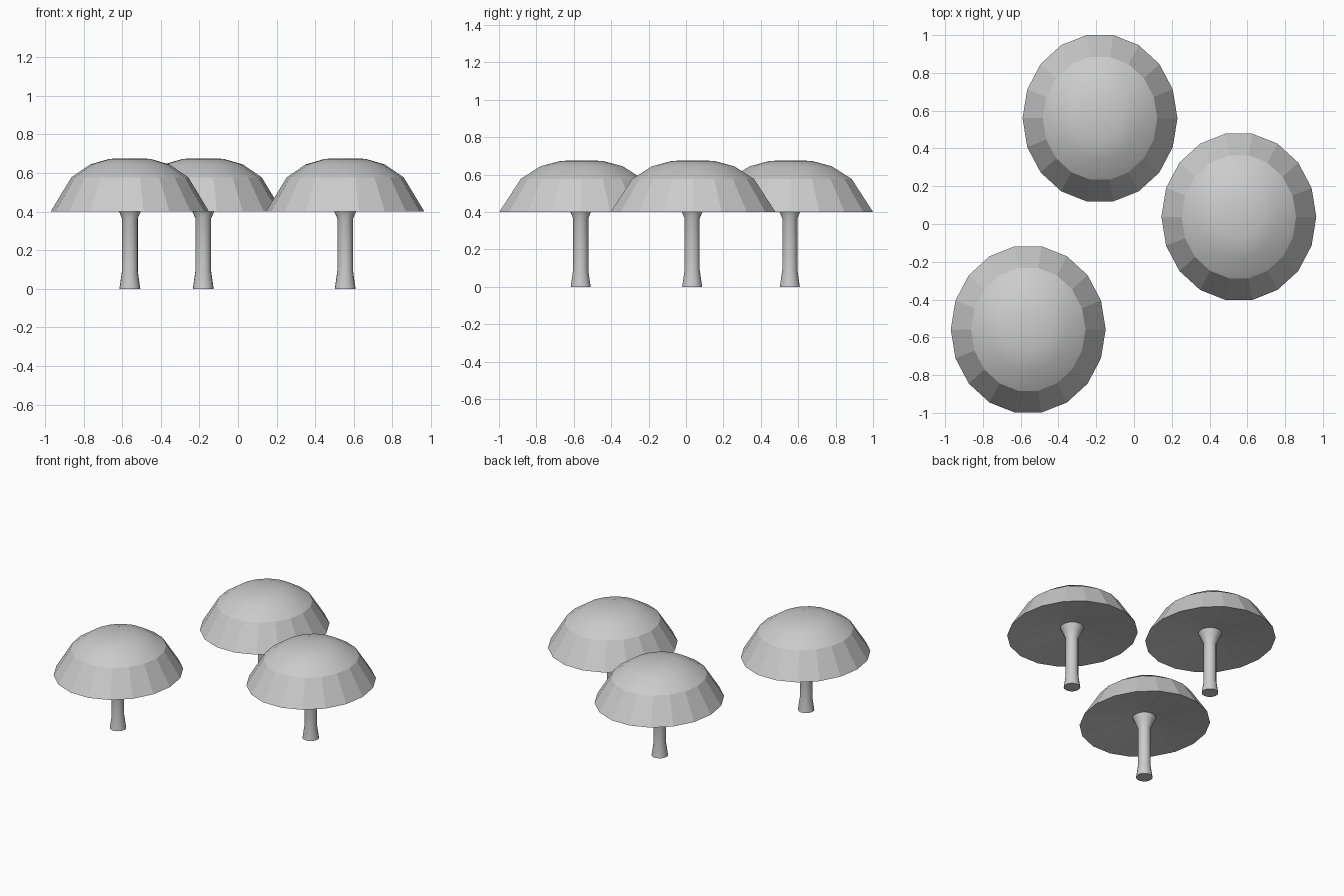
import bpy, bmesh
from math import sin, cos, pi

if "Cube" in bpy.data.objects:
    bpy.data.objects.remove(bpy.data.objects["Cube"])

SIDES = 18


def lathe(name, profile, stretch, location, smooth):
    """Stack rings of (radius, z); radius 0 becomes a pole, open ends get capped.
    smooth lists the bands (by index) that are smooth shaded."""
    bm = bmesh.new()
    rings = []
    for r, z in profile:
        if r == 0:
            rings.append([bm.verts.new((0, 0, z))])
        else:
            rings.append([bm.verts.new((r * cos(2 * pi * i / SIDES),
                                        r * stretch * sin(2 * pi * i / SIDES), z))
                          for i in range(SIDES)])
    for k, (a, b) in enumerate(zip(rings, rings[1:])):
        for i in range(SIDES):
            j = (i + 1) % SIDES
            if len(a) == 1:
                f = bm.faces.new((a[0], b[j], b[i]))
            elif len(b) == 1:
                f = bm.faces.new((a[i], a[j], b[0]))
            else:
                f = bm.faces.new((a[i], a[j], b[j], b[i]))
            f.smooth = k in smooth
    for ring in (rings[0], rings[-1]):
        if len(ring) > 1:
            bm.faces.new(ring)
    bmesh.ops.recalc_face_normals(bm, faces=bm.faces)
    # keep the rim between flat skirt and smooth dome (and end caps) crisp
    for e in bm.edges:
        if len({f.smooth for f in e.link_faces}) > 1:
            e.smooth = False
    mesh = bpy.data.meshes.new(name)
    bm.to_mesh(mesh)
    bm.free()
    obj = bpy.data.objects.new(name, mesh)
    obj.location = location
    bpy.context.collection.objects.link(obj)
    return obj


# cap: hollow underside, faceted skirt, smooth dome
CAP = [(0, 0.457), (0.41, 0.40), (0.303, 0.577), (0.205, 0.644),
       (0.105, 0.673), (0, 0.676)]
# stem: wide foot, straight shaft, flare into the cap
STEM = [(0.054, 0), (0.041, 0.09), (0.041, 0.365), (0.056, 0.40), (0.078, 0.45)]

spots = {"left": (-0.56, -0.558), "back": (-0.18, 0.56), "right": (0.555, 0.038)}
for side, (x, y) in spots.items():
    lathe(side + "_mushroom_cap", CAP, 1.09, (x, y, 0), {2, 3, 4})
    lathe(side + "_mushroom_stem", STEM, 1.0, (x, y - 0.005, 0), {0, 1, 2, 3})
